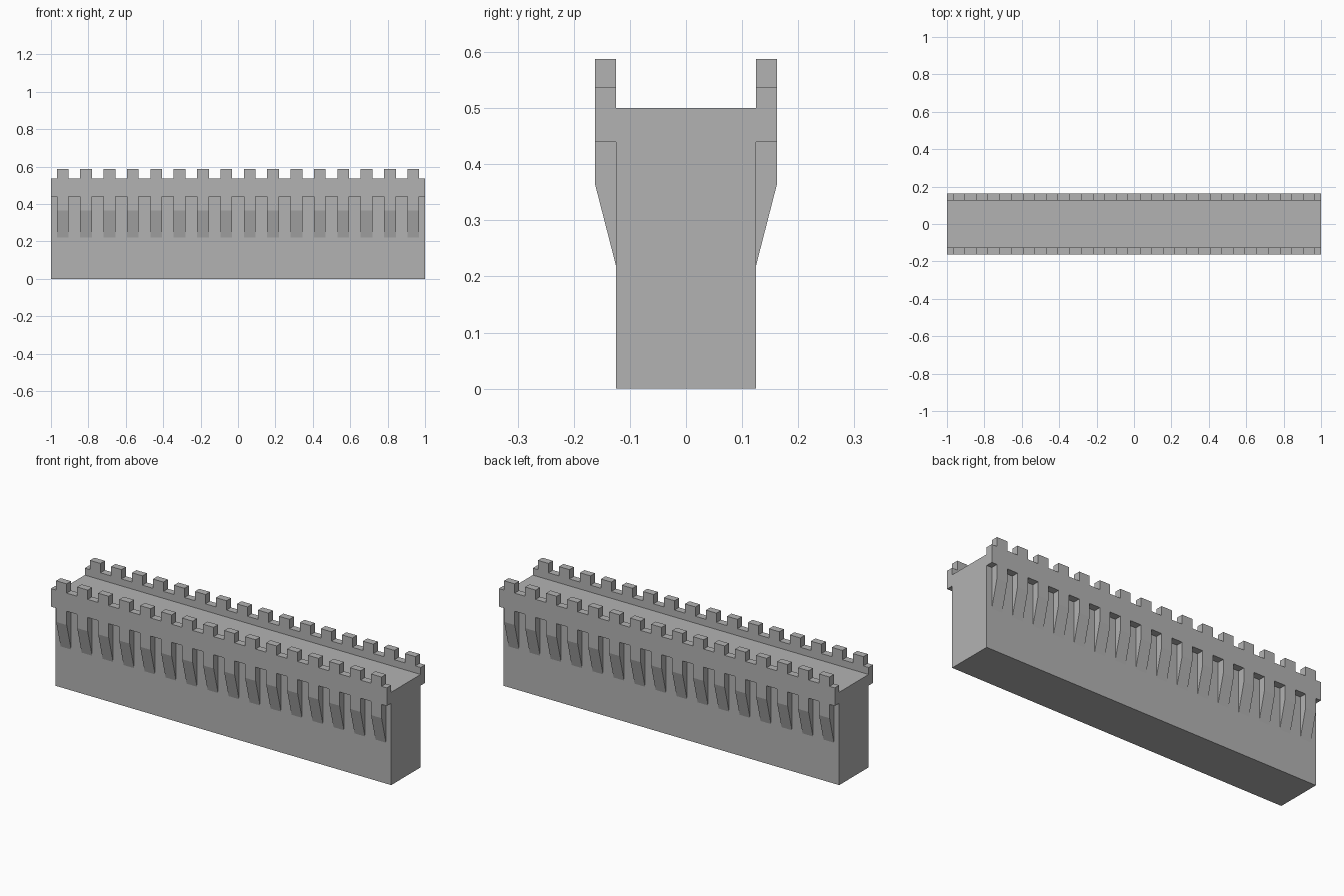
import bpy
import bmesh
from mathutils import Vector

HALF_LEN, HALF_WALL, OUTER = 1.0, 0.125, 0.1625
COUNT = 16
PITCH = 2 * HALF_LEN / COUNT
TOOTH = PITCH / 2
WALL_TOP, LEDGE, PARAPET_TOP, MERLON_TOP = 0.5, 0.44, 0.5375, 0.5875

old = bpy.data.objects.get("Cube")
if old:
    bpy.data.objects.remove(old, do_unlink=True)

stone = bpy.data.materials.new("grey stone")
stone.use_nodes = True
grey = (0.45, 0.45, 0.45, 1)
stone.diffuse_color = grey
stone.node_tree.nodes["Principled BSDF"].inputs["Base Color"].default_value = grey


def add_prism(bm, outline, offset):
    """Sweep a flat outline along an offset into a closed solid."""
    face = bm.faces.new([bm.verts.new(p) for p in outline])
    result = bmesh.ops.extrude_face_region(bm, geom=[face], use_keep_orig=True)
    moved = [v for v in result["geom"] if isinstance(v, bmesh.types.BMVert)]
    bmesh.ops.translate(bm, verts=moved, vec=Vector(offset))


def finish(bm, name):
    bmesh.ops.recalc_face_normals(bm, faces=bm.faces)
    mesh = bpy.data.meshes.new(name)
    bm.to_mesh(mesh)
    bm.free()
    mesh.materials.append(stone)
    obj = bpy.data.objects.new(name, mesh)
    bpy.context.collection.objects.link(obj)


# Solid wall with the walkway on top
bm = bmesh.new()
section = [(-HALF_WALL, 0), (HALF_WALL, 0), (HALF_WALL, WALL_TOP), (-HALF_WALL, WALL_TOP)]
add_prism(bm, [(-HALF_LEN, y, z) for y, z in section], (2 * HALF_LEN, 0, 0))
finish(bm, "wall_body")

tooth_starts = [-HALF_LEN + PITCH * (i + 0.5) - TOOTH / 2 for i in range(COUNT)]

for side, label in ((-1, "front"), (1, "back")):
    # Overhanging parapet with its row of merlons
    outline = [(HALF_LEN, LEDGE), (-HALF_LEN, LEDGE), (-HALF_LEN, PARAPET_TOP)]
    for x in tooth_starts:
        outline += [(x, PARAPET_TOP), (x, MERLON_TOP),
                    (x + TOOTH, MERLON_TOP), (x + TOOTH, PARAPET_TOP)]
    outline.append((HALF_LEN, PARAPET_TOP))
    bm = bmesh.new()
    add_prism(bm, [(x, side * HALF_WALL, z) for x, z in outline],
              (0, side * (OUTER - HALF_WALL), 0))
    finish(bm, label + "_parapet")

    # Tapered corbels carrying the parapet
    bm = bmesh.new()
    bracket = [(HALF_WALL, 0.22), (OUTER, 0.366), (OUTER, LEDGE), (HALF_WALL, LEDGE)]
    for x in tooth_starts:
        add_prism(bm, [(x, side * y, z) for y, z in bracket], (TOOTH, 0, 0))
    finish(bm, label + "_corbels")
